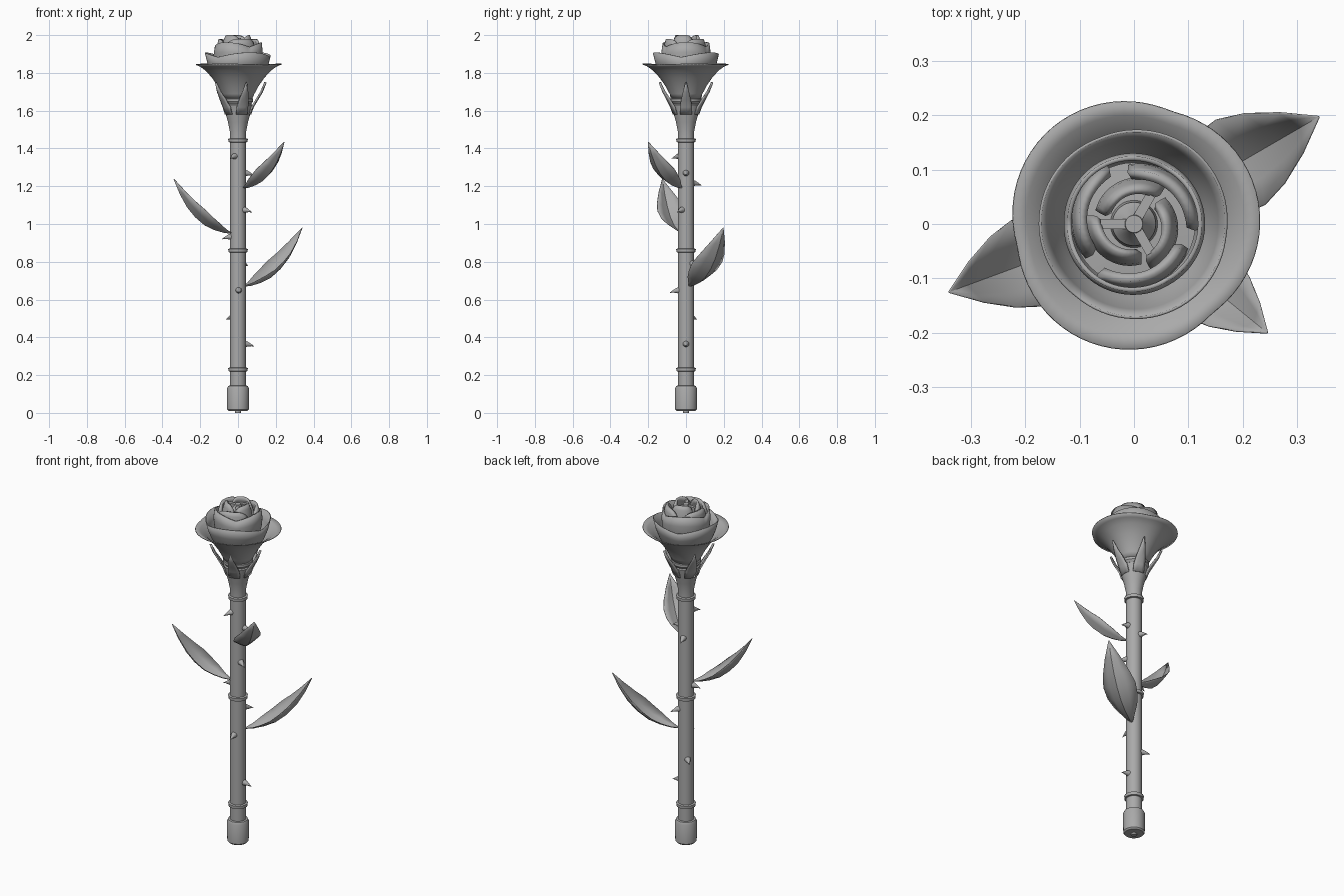
import bpy, bmesh, math
from mathutils import Vector

cube = bpy.data.objects.get("Cube")
if cube:
    bpy.data.objects.remove(cube, do_unlink=True)

grey = bpy.data.materials.new("plain grey")
grey.use_nodes = True
colour = (0.4, 0.4, 0.4, 1)
grey.diffuse_color = colour
grey.node_tree.nodes["Principled BSDF"].inputs["Base Color"].default_value = colour


def finish(name, bm, thickness=0, angle=35):
    """Turn a bmesh into a shaded object, optionally as a thin shell."""
    bmesh.ops.recalc_face_normals(bm, faces=bm.faces)
    mesh = bpy.data.meshes.new(name)
    bm.to_mesh(mesh)
    bm.free()
    mesh.materials.append(grey)
    obj = bpy.data.objects.new(name, mesh)
    bpy.context.collection.objects.link(obj)
    bpy.ops.object.select_all(action="DESELECT")
    obj.select_set(True)
    bpy.context.view_layer.objects.active = obj
    bpy.ops.object.shade_smooth_by_angle(angle=math.radians(angle))
    if thickness:
        shell = obj.modifiers.new("shell", "SOLIDIFY")
        shell.thickness = thickness
        shell.offset = 0
    return obj


def grid(bm, rows, closed=False):
    """Skin a list of equally long point rows."""
    rows = [[bm.verts.new(p) for p in row] for row in rows]
    for a, b in zip(rows, rows[1:]):
        n = len(a)
        for i in range(n if closed else n - 1):
            j = (i + 1) % n
            bm.faces.new((a[i], a[j], b[j], b[i]))
    return rows


def polar(r, a, z):
    return Vector((r * math.cos(a), r * math.sin(a), z))


def lathe(name, profile, thickness=0, cap=True, lobe=None, sides=48):
    """Revolve (radius, height) points; lobe(angle, t) gives a radius and height offset."""
    bm = bmesh.new()
    rows = []
    for k, (r, z) in enumerate(profile):
        row = []
        for i in range(sides):
            a = math.tau * i / sides
            dr, dz = lobe(a, k / (len(profile) - 1)) if lobe else (0, 0)
            row.append(polar(r + dr, a, z + dz))
        rows.append(row)
    rows = grid(bm, rows, closed=True)
    if cap:
        bm.faces.new(rows[0])
        bm.faces.new(rows[-1])
    return finish(name, bm, thickness)


# Stem, end cap and collars
lathe("stem", [(0.042, 0.12), (0.042, 1.46)])
lathe("end_cap", [(0.05, 0.01), (0.057, 0.018), (0.058, 0.13), (0.052, 0.143), (0.042, 0.145)])
lathe("end_nub", [(0.015, 0), (0.015, 0.02)])
for z in (0.23, 0.86, 1.443):
    lathe("stem_collar", [(0.042, z - 0.011), (0.051, z - 0.009), (0.052, z + 0.008), (0.042, z + 0.011)])

# Calyx and the collar below the petals
lathe("calyx", [(0.042, 1.45), (0.043, 1.49), (0.053, 1.54), (0.067, 1.59), (0.076, 1.63), (0.07, 1.635)])
lathe("flower_collar", [(0.066, 1.63), (0.074, 1.64), (0.08, 1.648), (0.08, 1.662), (0.07, 1.67)])

# Sepals
for k in range(5):
    a = math.tau * k / 5
    out, side = polar(1, a, 0), polar(1, a + math.pi / 2, 0)
    bm = bmesh.new()
    rows = []
    for r, z, w in ((0.066, 1.58, 0.03), (0.08, 1.62, 0.031), (0.104, 1.66, 0.025),
                    (0.128, 1.70, 0.015), (0.148, 1.75, 0.001)):
        rows.append([out * (r - 0.006 * abs(s)) + side * (w * s) + Vector((0, 0, z))
                     for s in (-1, -0.5, 0, 0.5, 1)])
    grid(bm, rows)
    finish("sepal", bm, 0.008)


# Nested cups of petals
def rim_wave(depth, spread, turn):
    def lobe(a, t):
        wave = abs(math.cos(1.5 * (a - turn)))
        return spread * t * t * (wave - 0.5), depth * t * t * (wave - 1)
    return lobe


lathe("outer_petals", [(0.072, 1.66), (0.085, 1.69), (0.106, 1.73), (0.136, 1.775),
                       (0.172, 1.815), (0.2, 1.836), (0.225, 1.847)], 0.004, False,
      rim_wave(0.004, 0.014, 0.2), 72)
lathe("middle_petals", [(0.075, 1.68), (0.105, 1.74), (0.14, 1.8), (0.158, 1.85), (0.171, 1.908)],
      0.005, False, rim_wave(0.025, 0.004, 0.9), 72)
lathe("inner_petals", [(0.07, 1.74), (0.105, 1.8), (0.122, 1.86), (0.126, 1.91), (0.12, 1.962)],
      0.008, False, rim_wave(0.025, 0.003, 0), 72)
lathe("bud_floor", [(0.06, 1.76), (0.11, 1.84), (0.113, 1.9), (0.02, 1.91)])


# Curved single petals around the heart of the flower
def bud_petal(name, centre, span, base_r, top_r, z0, z1, thick):
    bm = bmesh.new()
    rows = []
    for k in range(6):
        t = k / 5
        row = []
        for i in range(15):
            s = i / 7 - 1
            a = math.radians(centre + span / 2 * s)
            r = base_r + (top_r - base_r) * t * t + 0.006 * math.sin(math.pi * t) - 0.008 * s
            row.append(polar(r, a, z0 + (z1 - z0) * t * (1 - 0.3 * s ** 4)))
        rows.append(row)
    grid(bm, rows)
    finish(name, bm, thick)


for k in range(3):
    turn = 120 * k
    bud_petal("bud_outer_petal", 45 + turn, 100, 0.106, 0.096, 1.86, 1.978, 0.016)
    bud_petal("bud_inner_petal", 105 + turn, 110, 0.074, 0.058, 1.88, 1.998, 0.012)
    # Short rib joining the inner petals to the heart
    bm = bmesh.new()
    a = math.radians(60 + turn)
    out, side = polar(1, a, 0), polar(0.009, a + math.pi / 2, 0)
    bmesh.ops.create_cube(bm, size=1)
    for v in bm.verts:
        x, y, z = v.co
        v.co = out * (0.037 + 0.05 * x) + side * (2 * y) + Vector((0, 0, 1.935 + 0.09 * z))
    finish("bud_rib", bm)
lathe("bud_heart", [(0.045, 1.89), (0.04, 1.95), (0.018, 1.975), (0.016, 1.985)])

# Leaves: folded along the midrib and curving upward
RIB = [(0.035, 0, 0.004), (0.08, 0.004, 0.03), (0.14, 0.02, 0.064), (0.2, 0.046, 0.084),
       (0.26, 0.093, 0.09), (0.31, 0.15, 0.074), (0.355, 0.225, 0.043), (0.393, 0.31, 0.001)]
for tip, base_z, size in (((0.34, 0.197), 0.67, 1), ((-0.34, -0.125), 0.95, 0.93),
                          ((0.245, -0.2), 1.19, 0.79)):
    a = math.atan2(tip[1], tip[0])
    out, side, up = polar(1, a, 0), polar(1, a + math.pi / 2, 0), Vector((0, 0, 1))
    reach = (math.hypot(*tip) - 0.035) / (RIB[-1][0] - RIB[0][0])
    rows = []
    for k, (s, h, w) in enumerate(RIB):
        before, after = RIB[max(k - 1, 0)], RIB[min(k + 1, len(RIB) - 1)]
        slope = Vector((after[0] - before[0], after[1] - before[1])).normalized()
        normal = up * slope.x - out * slope.y
        rib = out * (0.035 + (s - 0.035) * reach) + up * (base_z + h * size)
        rows.append([rib + (side * c + normal * 0.55 * abs(c) ** 1.2) * w * size
                     for c in (-1, -0.5, 0, 0.5, 1)])
    bm = bmesh.new()
    grid(bm, rows)
    finish("leaf", bm, 0.003, 25)

# Thorns winding up the stem, plus one extra near the upper leaf
thorns = [(0.365 + 0.142 * k, 137.5 * k) for k in range(8)] + [(1.27, 0)]
for z, degrees in thorns:
    a = math.radians(degrees)
    out, side = polar(1, a, 0), polar(1, a + math.pi / 2, 0)
    bm = bmesh.new()
    rows = []
    for d, r, drop in ((0.034, 0.018, 0), (0.052, 0.013, 0.001), (0.07, 0.006, 0.006), (0.086, 0.001, 0.013)):
        rows.append([out * d + side * (r * math.cos(math.tau * i / 12))
                     + Vector((0, 0, z - drop + r * math.sin(math.tau * i / 12))) for i in range(12)])
    rows = grid(bm, rows, closed=True)
    bm.faces.new(rows[0])
    bm.faces.new(rows[-1])
    finish("thorn", bm)
